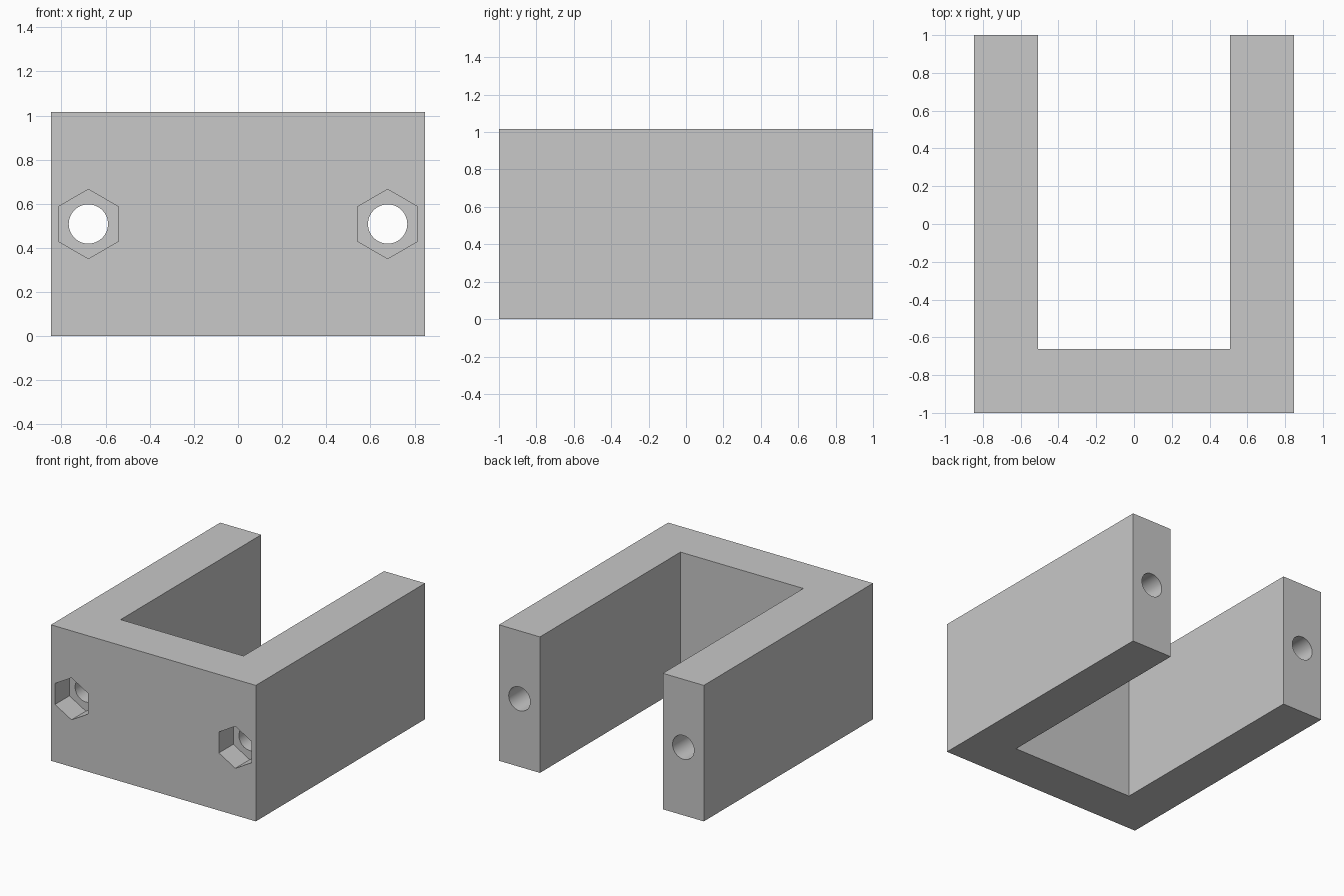
import bpy
import bmesh
from math import radians

cube = bpy.data.objects.get("Cube")
if cube:
    bpy.data.objects.remove(cube, do_unlink=True)

HALF_W, HALF_D, HEIGHT, WALL = 0.8475, 1.0, 1.017, 0.339
BOLT_X, BOLT_Z = HALF_W - WALL / 2, HEIGHT / 2
HOLE_R, NUT_R, NUT_DEPTH = 0.089, 0.157, 0.17

grey = bpy.data.materials.new("plain grey")
grey.use_nodes = True
colour = (0.58, 0.58, 0.58, 1)
grey.diffuse_color = colour
grey.node_tree.nodes["Principled BSDF"].inputs["Base Color"].default_value = colour


def cutter(name, sides, radius, x, y0, y1):
    """Prism along y, with a corner pointing up."""
    bpy.ops.mesh.primitive_cylinder_add(
        vertices=sides, radius=radius, depth=y1 - y0,
        location=(x, (y0 + y1) / 2, BOLT_Z), rotation=(radians(90), 0, 0))
    ob = bpy.context.object
    ob.name = name
    ob.hide_render = True
    return ob


# U-shaped bracket body, extruded upward from its plan outline
inner = HALF_W - WALL
half = [(HALF_W, -HALF_D), (HALF_W, HALF_D), (inner, HALF_D), (inner, WALL - HALF_D)]
outline = half + [(-x, y) for x, y in reversed(half)]
bm = bmesh.new()
base = bm.faces.new([bm.verts.new((x, y, 0)) for x, y in outline])
top = bmesh.ops.extrude_face_region(bm, geom=[base])["geom"]
bmesh.ops.translate(bm, vec=(0, 0, HEIGHT),
                    verts=[v for v in top if isinstance(v, bmesh.types.BMVert)])
bmesh.ops.recalc_face_normals(bm, faces=bm.faces)
mesh = bpy.data.meshes.new("bracket_body")
bm.to_mesh(mesh)
bm.free()
body = bpy.data.objects.new("bracket_body", mesh)
bpy.context.collection.objects.link(body)
mesh.materials.append(grey)

# Bolt holes through both arms, with hexagonal nut pockets in the front
cutters = []
for side, x in (("left", BOLT_X), ("right", -BOLT_X)):
    cutters.append(cutter(side + "_nut_pocket", 6, NUT_R, x,
                          -HALF_D - 0.1, NUT_DEPTH - HALF_D))
    cutters.append(cutter(side + "_bolt_hole", 48, HOLE_R, x,
                          -HALF_D - 0.2, HALF_D + 0.2))

bpy.ops.object.select_all(action="DESELECT")
body.select_set(True)
bpy.context.view_layer.objects.active = body
for ob in cutters:
    mod = body.modifiers.new(ob.name, "BOOLEAN")
    mod.operation = "DIFFERENCE"
    mod.solver = "EXACT"
    mod.object = ob
    bpy.ops.object.modifier_apply(modifier=mod.name)
for ob in cutters:
    bpy.data.objects.remove(ob, do_unlink=True)

# Round bores smooth, all other edges sharp
bpy.ops.object.shade_smooth_by_angle(angle=radians(30))
